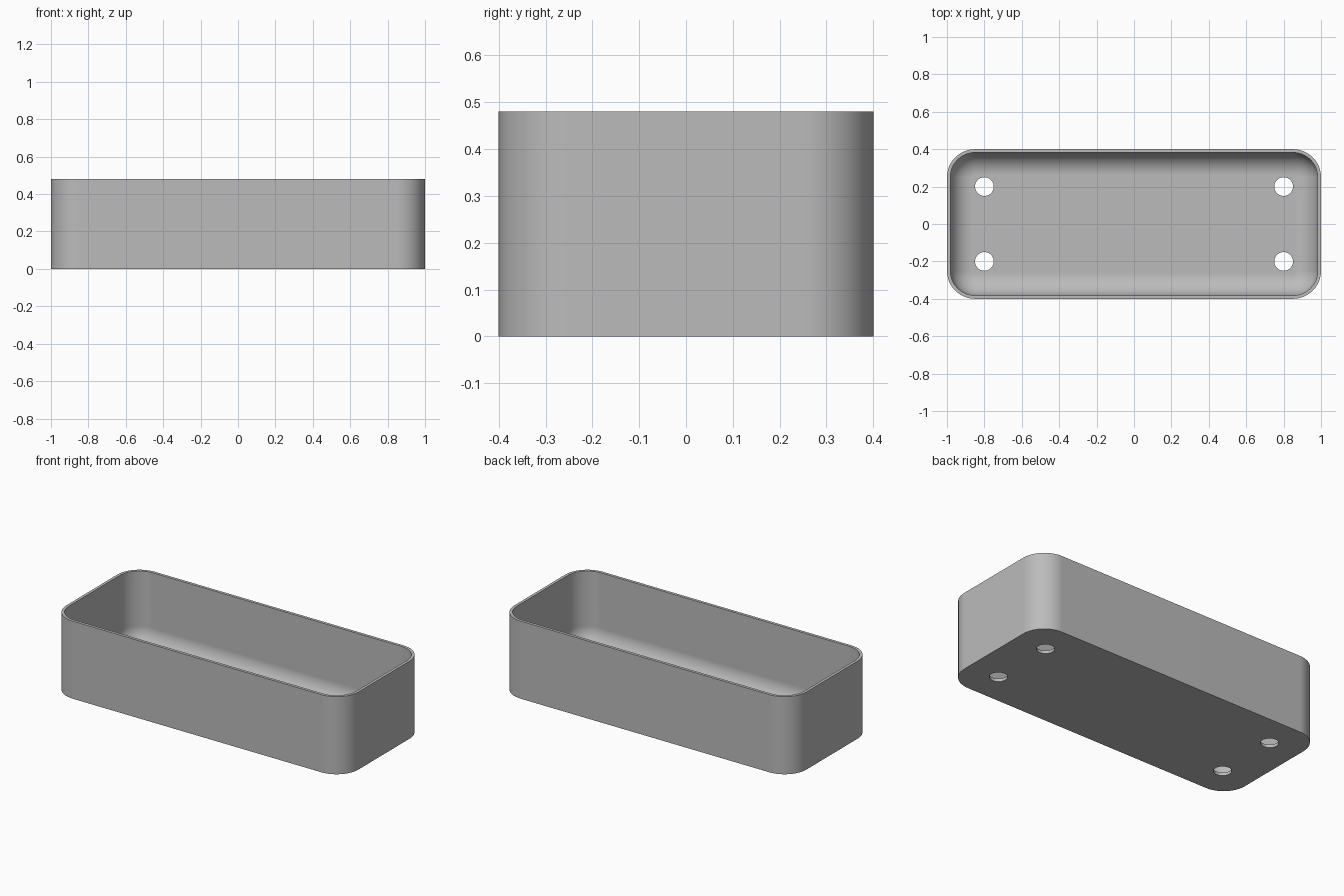
import bpy, bmesh, math

if "Cube" in bpy.data.objects:
    bpy.data.objects.remove(bpy.data.objects["Cube"])

LENGTH, WIDTH, HEIGHT = 2.0, 0.8, 0.48
CORNER, WALL, FILLET = 0.15, 0.018, 0.12
STEPS = 12

grey = bpy.data.materials.new("plain grey")
grey.use_nodes = True
colour = (0.5, 0.5, 0.5, 1)
grey.diffuse_color = colour
grey.node_tree.nodes["Principled BSDF"].inputs["Base Color"].default_value = colour


def ring(bm, inset, z):
    """Rounded rectangle loop, moved inwards by inset."""
    verts = []
    radius = CORNER - inset
    for q, (sx, sy) in enumerate([(1, 1), (-1, 1), (-1, -1), (1, -1)]):
        for i in range(STEPS + 1):
            a = (q + i / STEPS) * math.pi / 2
            verts.append(bm.verts.new((sx * (LENGTH / 2 - CORNER) + radius * math.cos(a),
                                       sy * (WIDTH / 2 - CORNER) + radius * math.sin(a), z)))
    return verts


# Tray section: outer wall, rim, inner wall, then rounded edge down to the floor
section = [(0, 0), (0, HEIGHT), (WALL, HEIGHT)]
for i in range(STEPS + 1):
    a = i / STEPS * math.pi / 2
    section.append((WALL + FILLET * (1 - math.cos(a)), WALL + FILLET * (1 - math.sin(a))))

bm = bmesh.new()
rings = [ring(bm, inset, z) for inset, z in section]
for low, high in zip(rings, rings[1:]):
    for i in range(len(low)):
        j = (i + 1) % len(low)
        bm.faces.new((low[i], low[j], high[j], high[i]))
bm.faces.new(rings[0][::-1])
bm.faces.new(rings[-1])
bmesh.ops.recalc_face_normals(bm, faces=bm.faces)
mesh = bpy.data.meshes.new("tray")
bm.to_mesh(mesh)
bm.free()
mesh.materials.append(grey)
tray = bpy.data.objects.new("tray", mesh)
bpy.context.collection.objects.link(tray)

# Four round holes through the floor
for x in (-0.8, 0.8):
    for y in (-0.2, 0.2):
        bpy.ops.mesh.primitive_cylinder_add(vertices=48, radius=0.05, depth=0.1, location=(x, y, 0))
        cutter = bpy.context.object
        cutter.name = "hole_cutter"
        cutter.data.materials.append(grey)
        cut = tray.modifiers.new("hole", 'BOOLEAN')
        cut.operation = 'DIFFERENCE'
        cut.solver = 'EXACT'
        cut.object = cutter
        bpy.context.view_layer.objects.active = tray
        bpy.ops.object.modifier_apply(modifier=cut.name)
        bpy.data.objects.remove(cutter)

# Smooth curves with crisp rim and hole edges
bpy.ops.object.select_all(action='DESELECT')
tray.select_set(True)
bpy.context.view_layer.objects.active = tray
bpy.ops.object.shade_smooth_by_angle(angle=math.radians(35))
weighted = tray.modifiers.new("even shading", 'WEIGHTED_NORMAL')
weighted.keep_sharp = True
